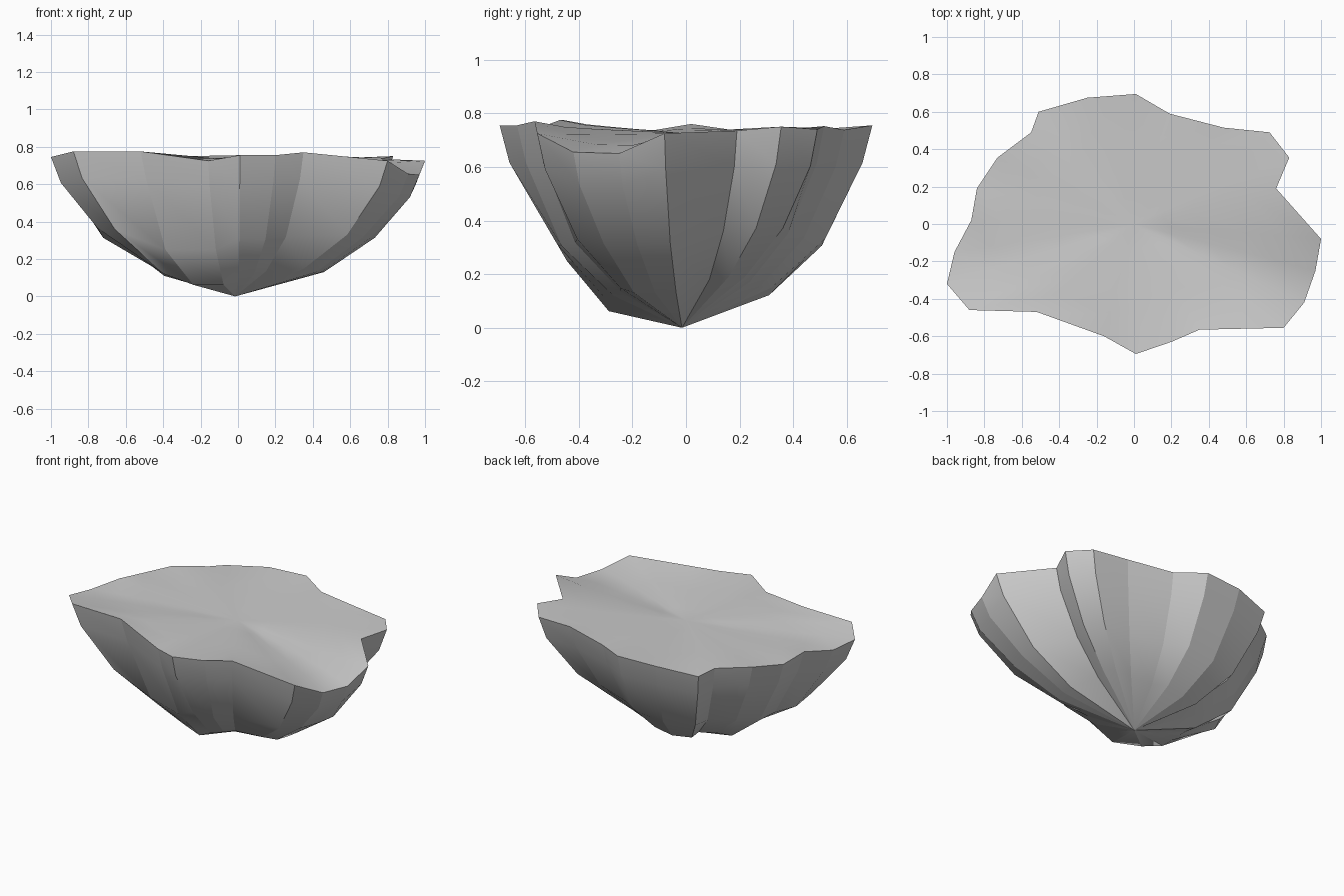
import bpy, bmesh
from math import atan2, sin, cos

if "Cube" in bpy.data.objects:
    bpy.data.objects.remove(bpy.data.objects["Cube"])

# Jagged rim outline, counter-clockwise:
# x, y, z of the rim, then the scale and height of the lower ring beneath it
RIM = [(.01, .695, .755, .46, .15), (-.25, .675, .75, .46, .122), (-.51, .60, .722, .47, .13),
       (-.55, .49, .745, .44, .14), (-.73, .355, .75, .44, .135), (-.84, .19, .735, .47, .11),
       (-.87, .02, .76, .45, .12), (-.96, -.15, .73, .42, .13), (-1, -.32, .745, .40, .125),
       (-.88, -.46, .775, .45, .12), (-.52, -.47, .775, .46, .062), (-.16, -.60, .725, .48, .062),
       (.01, -.695, .755, .42, .10), (.20, -.63, .755, .43, .12), (.35, -.565, .77, .43, .135),
       (.80, -.555, .725, .44, .148), (.91, -.42, .655, .46, .13), (.97, -.25, .65, .46, .13),
       (1, -.08, .725, .46, .13), (.76, .19, .735, .46, .18), (.83, .355, .75, .45, .19),
       (.725, .49, .74, .45, .19), (.48, .515, .752, .46, .17), (.19, .59, .738, .46, .15)]
MID = .725  # height of the level middle of the top

bm = bmesh.new()


def ring(fn):
    return [bm.verts.new(fn(*p)) for p in RIM]


def bridge(a, b):
    n = len(a)
    for i in range(n):
        j = (i + 1) % n
        bm.faces.new((a[i], a[j], b[j], b[i])).smooth = True


def fan(a, co):
    tip = bm.verts.new(co)
    for i in range(len(a)):
        bm.faces.new((a[i], a[(i + 1) % len(a)], tip)).smooth = True
    return tip


# Gently rolling top, blending from the rim to an almost level middle
def top_ring(s, k):
    return ring(lambda x, y, z, *_: (x * s, y * s, MID + (z - MID) * k))


# Tapering rock underside
def upper(x, y, z, *_):
    return x * .947, y * .947, z * .815


def middle(x, y, z, s3, z3):
    t = atan2(y, x)
    s = .742 + .005 * sin(t) - .01 * cos(t)
    h = .19 + .95 * z3 + (.055 if x < -.87 and y < -.2 else 0)
    if y < -.65:  # front rib steps back
        s, h = .69, .31
    return x * s, y * s, h


def lower(x, y, z, s3, z3):
    return x * s3, y * s3, z3


rim = top_ring(1, 1)
inner = [top_ring(s, s) for s in (.8, .6, .4, .2)]
bridge(rim, inner[0])
for a, b in zip(inner, inner[1:]):
    bridge(a, b)
fan(inner[-1], (0, 0, MID))
soft = [v for r in inner for v in r]
for _ in range(3):
    bmesh.ops.smooth_vert(bm, verts=soft, factor=.5, use_axis_z=True)

sides = [rim, ring(upper), ring(middle), ring(lower)]
for a, b in zip(sides, sides[1:]):
    bridge(a, b)
tip = fan(sides[-1], (-.015, -.015, 0))

# Crisp rim and crisp vertical ribs
n = len(RIM)
pairs = [(rim[i], rim[(i + 1) % n]) for i in range(n)]
for a, b in zip(sides, sides[1:] + [[tip] * n]):
    pairs += zip(a, b)
for p in pairs:
    bm.edges.get(p).smooth = False

bmesh.ops.recalc_face_normals(bm, faces=bm.faces)
mesh = bpy.data.meshes.new("floating_rock")
bm.to_mesh(mesh)
bm.free()
rock = bpy.data.objects.new("floating_rock", mesh)
bpy.context.collection.objects.link(rock)
